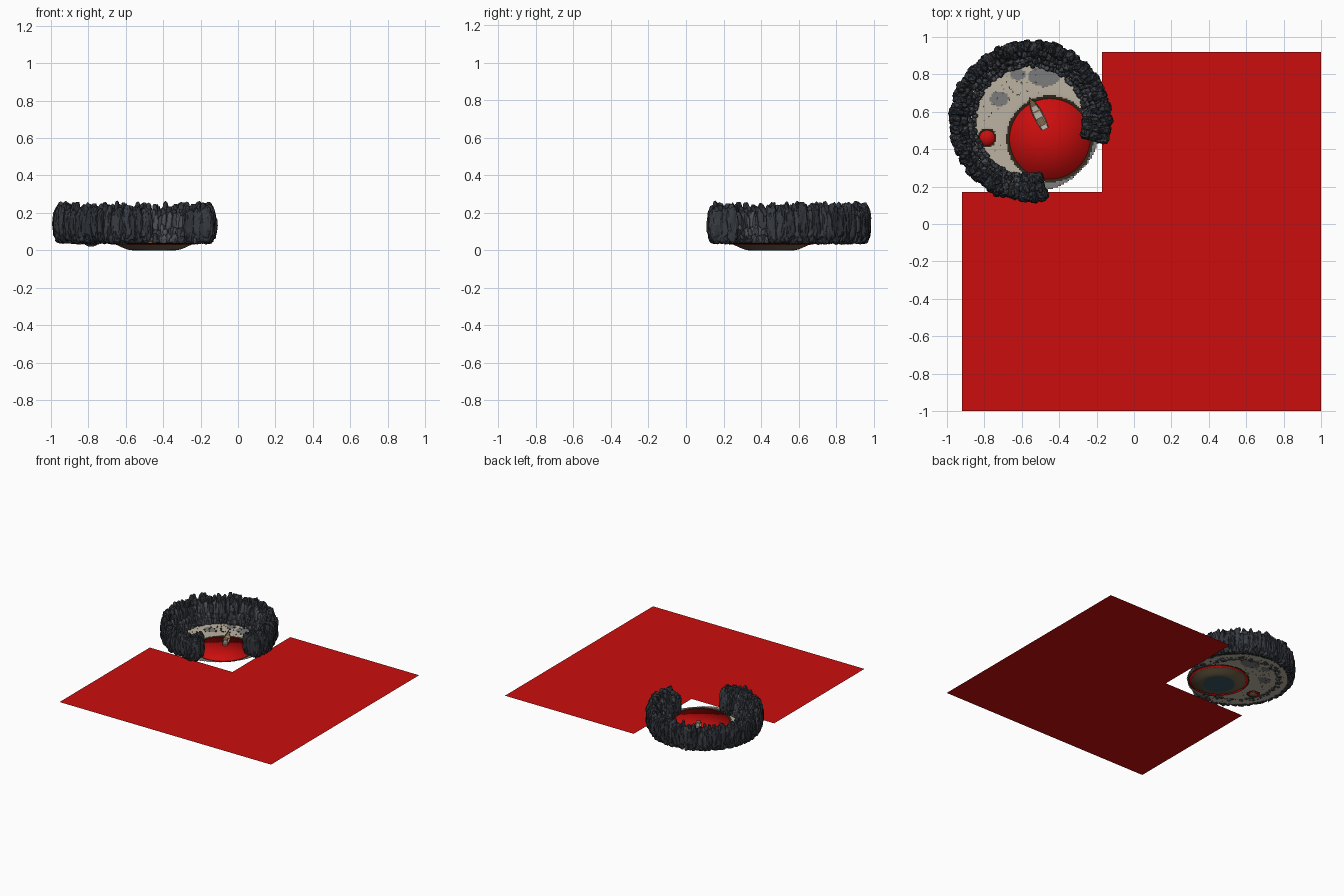
import bpy, bmesh, math, random
from mathutils import Vector, Matrix

if "Cube" in bpy.data.objects:
    bpy.data.objects.remove(bpy.data.objects["Cube"])

random.seed(7)
CX, CY = -0.555, 0.55          # centre of the rocky ring
POOL = Vector((-0.45, 0.455))  # large lagoon
POND = Vector((-0.785, 0.46))  # small pond


def material(name, rgb):
    m = bpy.data.materials.new(name)
    m.diffuse_color = (*rgb, 1)
    m.use_nodes = True
    m.node_tree.nodes["Principled BSDF"].inputs["Base Color"].default_value = m.diffuse_color
    return m


def to_object(name, bm, mats, smooth=False):
    me = bpy.data.meshes.new(name)
    if smooth:
        for f in bm.faces:
            f.smooth = True
    bm.to_mesh(me)
    bm.free()
    for m in mats:
        me.materials.append(m)
    ob = bpy.data.objects.new(name, me)
    bpy.context.collection.objects.link(ob)
    return ob


red = material("red_water", (0.6, 0.004, 0.004))
rock_mats = [material("rock_dark", (0.028, 0.032, 0.04)),
             material("rock_mid", (0.04, 0.045, 0.055)),
             material("rock_light", (0.075, 0.08, 0.095))]
sand_mats = [material("sand", (0.5, 0.45, 0.36)),
             material("grey_sand", (0.2, 0.2, 0.2)),
             material("dark_rim", (0.03, 0.022, 0.012)),
             material("brown_bed", (0.15, 0.11, 0.06)),
             material("blue_bed", (0.04, 0.09, 0.12))]

# L-shaped sea sheet
bm = bmesh.new()
sea = [(-0.92, -1), (1, -1), (1, 0.92), (-0.17, 0.92), (-0.17, 0.17), (-0.92, 0.17)]
bm.faces.new([bm.verts.new((x, y, 0.03)) for x, y in sea])
to_object("sea", bm, [red])


# sand floor: fine grid with two sunken basins and a stepped edge
def basin(d, radius, slope, depth):
    t = min(max((radius - d) / slope, 0), 1)
    return depth * t * t * (3 - 2 * t)


def floor_z(p):
    return 0.04 - max(basin((p - POOL).length, 0.245, 0.13, 0.04),
                      basin((p - POND).length, 0.055, 0.045, 0.02))


STAINS = [(-0.48, 0.79, 0.085, 0.055), (-0.72, 0.67, 0.05, 0.04), (-0.62, 0.8, 0.04, 0.03)]


def floor_colour(p):
    d, e = (p - POOL).length, (p - POND).length
    if d < 0.12:
        return 4
    if d < 0.205 or e < 0.032:
        return 3
    if d < 0.232 or e < 0.05:
        return 2
    if p.x - p.y > -0.78:
        return 1
    for x, y, a, b in STAINS:
        if ((p.x - x) / a) ** 2 + ((p.y - y) / b) ** 2 < 1:
            return 1
    return 0


bm = bmesh.new()
N, R = 90, 0.39
bmesh.ops.create_grid(bm, x_segments=N, y_segments=N, size=R,
                      matrix=Matrix.Translation((CX, CY, 0)))
outside = [f for f in bm.faces
           if (f.calc_center_median() - Vector((CX, CY, 0))).length > R - 0.01]
bmesh.ops.delete(bm, geom=outside, context='FACES')
for f in bm.faces:
    f.material_index = floor_colour(f.calc_center_median().xy)
for v in bm.verts:
    v.co.z = floor_z(v.co.xy)
to_object("sand_floor", bm, sand_mats, smooth=True)


# water in the lagoon and the pond: thin soft-edged discs
def water(name, centre, radius, z):
    bm = bmesh.new()
    bmesh.ops.create_cone(bm, cap_ends=True, cap_tris=True, segments=48, radius1=radius,
                          radius2=radius, depth=0.003,
                          matrix=Matrix.Translation((centre.x, centre.y, z)))
    to_object(name, bm, [red], smooth=True)


water("lagoon_water", POOL, 0.224, 0.033)
water("pond_water", POND, 0.042, 0.034)


# boulders: jittered, squared-off icospheres
def add_rock(bm, ang, r, z0, z1, rad, tan, mat, sub=2):
    res = bmesh.ops.create_icosphere(bm, subdivisions=sub, radius=1)
    M = (Matrix.Translation((CX + r * math.cos(ang), CY + r * math.sin(ang), (z0 + z1) / 2))
         @ Matrix.Rotation(ang + random.uniform(-0.15, 0.15), 4, 'Z')
         @ Matrix.Rotation(random.uniform(-0.08, 0.08), 4, 'X'))
    size = (rad, tan, (z1 - z0) / 2)
    spin = Matrix.Rotation(random.uniform(0, 6), 3, 'Z')
    for v in res["verts"]:
        p = spin @ v.co
        k = random.uniform(0.88, 1.1)
        v.co = M @ Vector([math.copysign(abs(c) ** 0.75, c) * s * k
                           for c, s in zip(p, size)])
    for f in {f for v in res["verts"] for f in v.link_faces}:
        f.material_index = mat


A0, A1 = math.radians(-13), math.radians(278)
U = random.uniform


def rock_row(name, count, r, base, top, rad, tan, mats, sub=2):
    bm = bmesh.new()
    for i in range(count):
        a = A0 + (A1 - A0) * (i + U(-0.25, 0.25)) / (count - 1)
        add_rock(bm, a, r + U(-0.008, 0.008), base + U(-0.004, 0.006), top + U(-0.02, 0.02),
                 rad * U(0.88, 1.1), tan * U(0.85, 1.2), random.choice(mats), sub)
    to_object(name, bm, rock_mats)


rock_row("outer_wall_rocks", 62, 0.396, 0.042, 0.235, 0.040, 0.028, (0, 0, 1), 3)
rock_row("outer_skirt_rocks", 70, 0.395, 0.036, 0.10, 0.027, 0.021, (0, 1))
rock_row("inner_wall_rocks", 74, 0.356, 0.045, 0.205, 0.024, 0.019, (1, 1, 2))
rock_row("inner_ledge_rocks", 78, 0.328, 0.036, 0.125, 0.020, 0.017, (1, 2))
rock_row("inner_foot_rocks", 80, 0.303, 0.034, 0.075, 0.016, 0.014, (1, 2))

# taller boulders closing both ends of the wall
bm = bmesh.new()
for a, s in ((A0, 1), (A1, -1)):
    for j in range(3):
        for r in (0.31, 0.355, 0.40):
            add_rock(bm, a + s * j * 0.11, r, 0.04, 0.235 - 0.02 * j * (r < 0.33) + U(-0.02, 0.01),
                     0.035, 0.03, random.choice((0, 1)), 3)
to_object("wall_end_boulders", bm, rock_mats)

# sharp peaks along the crest
bm = bmesh.new()
for i in range(56):
    a = A0 + (A1 - A0) * i / 55 + U(-0.03, 0.03)
    add_rock(bm, a, 0.385 + U(-0.025, 0.025), 0.17, 0.245 + U(-0.012, 0.018), 0.018, 0.014,
             random.choice((0, 1)))
to_object("crest_peaks", bm, rock_mats)

# pebbles and driftwood scattered on the sand
bm = bmesh.new()
placed = 0
while placed < 45:
    a, r = U(1.2, 4.2), U(0.15, 0.29)
    p = Vector((CX + r * math.cos(a), CY + r * math.sin(a)))
    if (p - POOL).length > 0.25 and (p - POND).length > 0.05:
        s = U(0.003, 0.008)
        bmesh.ops.create_cube(bm, size=1, matrix=Matrix.Translation((p.x, p.y, 0.042))
                              @ Matrix.Rotation(U(0, 3), 4, 'Z')
                              @ Matrix.Diagonal((s * 1.8, s * 0.8, 0.007, 1)))
        placed += 1
to_object("beach_debris", bm, [material("debris", (0.07, 0.05, 0.03))])

# boat: lofted hull with raised bow, pale deck and small cabin
wood = material("wood", (0.22, 0.14, 0.07))
pale = material("pale_deck", (0.5, 0.47, 0.42))
place = Matrix.Translation((-0.515, 0.588, 0.03)) @ Matrix.Rotation(math.radians(27), 4, 'Z')
sections = [(-0.09, 0.021, 0.024), (-0.05, 0.027, 0.02), (0.0, 0.028, 0.02),
            (0.045, 0.021, 0.025), (0.075, 0.011, 0.034), (0.1, 0.001, 0.046)]
bm = bmesh.new()
rings = []
for y, w, h in sections:
    pts = [(-w, h), (-w * 0.75, 0.004), (0, -0.004 + h * 0.1), (w * 0.75, 0.004), (w, h),
           (w * 0.8, h), (w * 0.75, h * 0.75), (-w * 0.75, h * 0.75), (-w * 0.8, h)]
    rings.append([bm.verts.new(place @ Vector((x, y, z))) for x, z in pts])
for a, b in zip(rings, rings[1:]):
    for i in range(9):
        j = (i + 1) % 9
        f = bm.faces.new((a[i], a[j], b[j], b[i]))
        f.material_index = int(i == 6 and a is not rings[3] and a is not rings[4])
bm.faces.new(rings[0])
bm.faces.new(rings[-1])
bmesh.ops.recalc_face_normals(bm, faces=bm.faces)
to_object("boat_hull", bm, [wood, pale])


def boat_box(name, centre, size, mat):
    bm = bmesh.new()
    bmesh.ops.create_cube(bm, size=1, matrix=place @ Matrix.Translation(centre)
                          @ Matrix.Diagonal((*size, 1)))
    to_object(name, bm, [mat])


boat_box("boat_cabin", (0, -0.045, 0.026), (0.026, 0.04, 0.026), pale)
boat_box("boat_cabin_roof", (0, -0.045, 0.041), (0.032, 0.046, 0.004), wood)
boat_box("boat_bench", (0, 0.015, 0.019), (0.042, 0.01, 0.004), wood)
